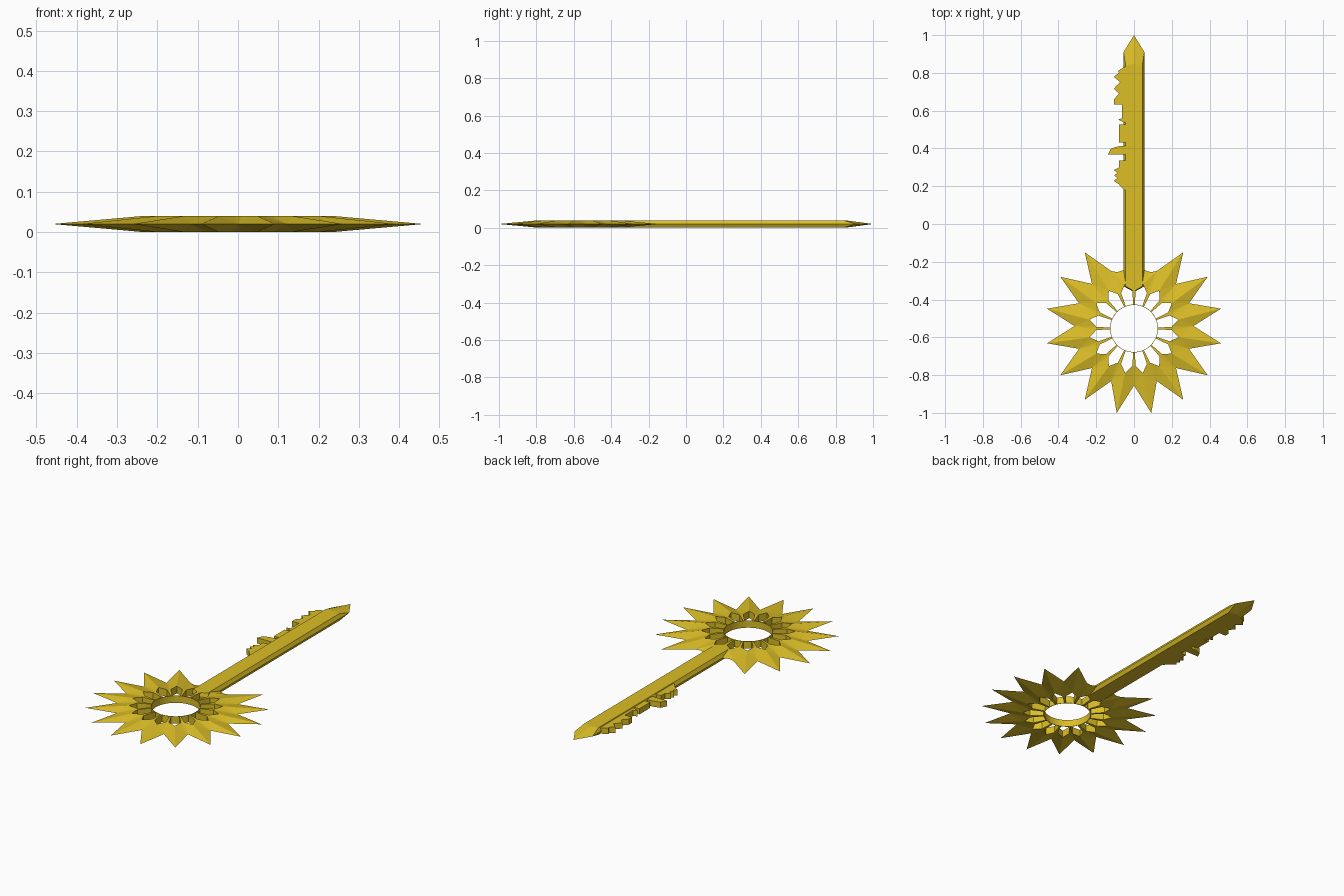
import bpy, bmesh, math

if "Cube" in bpy.data.objects:
    bpy.data.objects.remove(bpy.data.objects["Cube"])

gold = bpy.data.materials.new("gold")
gold.diffuse_color = (0.72, 0.52, 0.02, 1)
gold.use_nodes = True
gold.node_tree.nodes["Principled BSDF"].inputs["Base Color"].default_value = gold.diffuse_color
MID, H = 0.02, 0.02          # mid plane height and half thickness


def make(name, verts, faces):
    me = bpy.data.meshes.new(name)
    me.from_pydata(verts, [], faces)
    bm = bmesh.new()
    bm.from_mesh(me)
    bmesh.ops.remove_doubles(bm, verts=bm.verts, dist=1e-5)
    bmesh.ops.recalc_face_normals(bm, faces=bm.faces)
    bm.to_mesh(me)
    bm.free()
    me.materials.append(gold)
    ob = bpy.data.objects.new(name, me)
    bpy.context.collection.objects.link(ob)
    return ob


def layers(name, rings):
    """Solid from stacked outlines [(points, z), ...] of equal length."""
    n = len(rings[0][0])
    verts = [(x, y, z) for pts, z in rings for x, y in pts]
    faces = [list(range(n)), list(range(len(verts) - n, len(verts)))]
    for r in range(len(rings) - 1):
        for i in range(n):
            j = (i + 1) % n
            faces.append([r * n + i, r * n + j, (r + 1) * n + j, (r + 1) * n + i])
    return make(name, verts, faces)


def mirrored(half):
    return half + [(-x, y) for x, y in reversed(half) if abs(x) > 1e-6]


# Sunburst head: 16 faceted rays, pointed openings, thin spokes
N = 16
STEP = 2 * math.pi / N
HUB = -0.553


def polar(r, a, cy, side=0.0):
    s, c = math.sin(a), math.cos(a)
    return (r * s + side * c, cy + r * c - side * s)


verts, faces = [], []


def add_face(*pts):
    faces.append(list(range(len(verts), len(verts) + len(pts))))
    verts.extend(pts)


for k in range(N):
    a0, a1 = k * STEP, (k + 1) * STEP
    am = (a0 + a1) / 2
    n0, n1 = (polar(0.315, a, -0.54) + (MID,) for a in (a0, a1))
    tip = polar(0.469, am, -0.54)
    if k in (0, N - 1):                      # cut-off rays beside the shaft
        tip = (0.09 if k == 0 else -0.09, -0.255)
    tip += (MID,)
    apex = polar(0.24, am, HUB)
    s0, s1 = polar(0.2, a0, HUB, 0.009), polar(0.2, a1, HUB, -0.009)
    sp = polar(0.2, a0, HUB, -0.009)
    r0, r1 = polar(0.125, a0, HUB, 0.004), polar(0.125, a1, HUB, -0.004)
    rp = polar(0.125, a0, HUB, -0.004)
    for z in (MID - H, MID + H):
        u = lambda p: p + (z,)
        add_face(u(apex), n0, tip)
        add_face(u(apex), tip, n1)
        add_face(u(apex), u(s0), n0)
        add_face(u(apex), n1, u(s1))
        add_face(u(s0), u(sp), n0)
        add_face(u(s0), u(r0), u(rp), u(sp))
    for p, q in ((apex, s0), (apex, s1), (s0, r0), (s1, r1), (r0, rp)):
        add_face(p + (0,), q + (0,), q + (2 * H,), p + (2 * H,))
make("sunburst_head", verts, faces)

# Thin ring around the central hole
verts, faces = [], []
M = 48
for i in range(M):
    a, b = 2 * math.pi * i / M, 2 * math.pi * (i + 1) / M
    sec = [(0.1245, 0), (0.127, 0), (0.127, 2 * H), (0.1245, 2 * H)]
    for j in range(4):
        (ra, za), (rb, zb) = sec[j], sec[(j + 1) % 4]
        add_face(polar(ra, a, HUB) + (za,), polar(rb, a, HUB) + (zb,),
                 polar(rb, b, HUB) + (zb,), polar(ra, b, HUB) + (za,))
make("hub_ring", verts, faces)

# Shaft with bevelled edges and arrow tip
outer = mirrored([(0, -0.36), (0.055, -0.33), (0.055, 0.91), (0, 1.0)])
inner = mirrored([(0, -0.355), (0.044, -0.33), (0.044, 0.84), (0, 0.85)])
layers("shaft", [(inner, 0), (outer, MID), (inner, 2 * H)])

# Key teeth along the left edge
bits = {
    "upper_teeth": [(-.053, .83), (-.085, .81), (-.08, .80), (-.106, .78), (-.074, .75),
                    (-.106, .717), (-.08, .69), (-.106, .66), (-.106, .632),
                    (-.063, .632), (-.063, .56), (-.085, .553), (-.053, .537)],
    "square_tooth": [(-.05, .527), (-.079, .527), (-.079, .432), (-.05, .432)],
    "hook_tooth": [(-.05, .412), (-.079, .412), (-.122, .40), (-.138, .367), (-.05, .367)],
    "lower_teeth": [(-.05, .336), (-.079, .336), (-.079, .30), (-.106, .285), (-.088, .27),
                    (-.106, .257), (-.088, .245), (-.106, .228), (-.08, .21), (-.053, .18)],
}
for name, pts in bits.items():
    pts = [(-0.04, pts[0][1])] + pts + [(-0.04, pts[-1][1])]
    layers(name, [(pts, 0.004), (pts, 0.036)])
